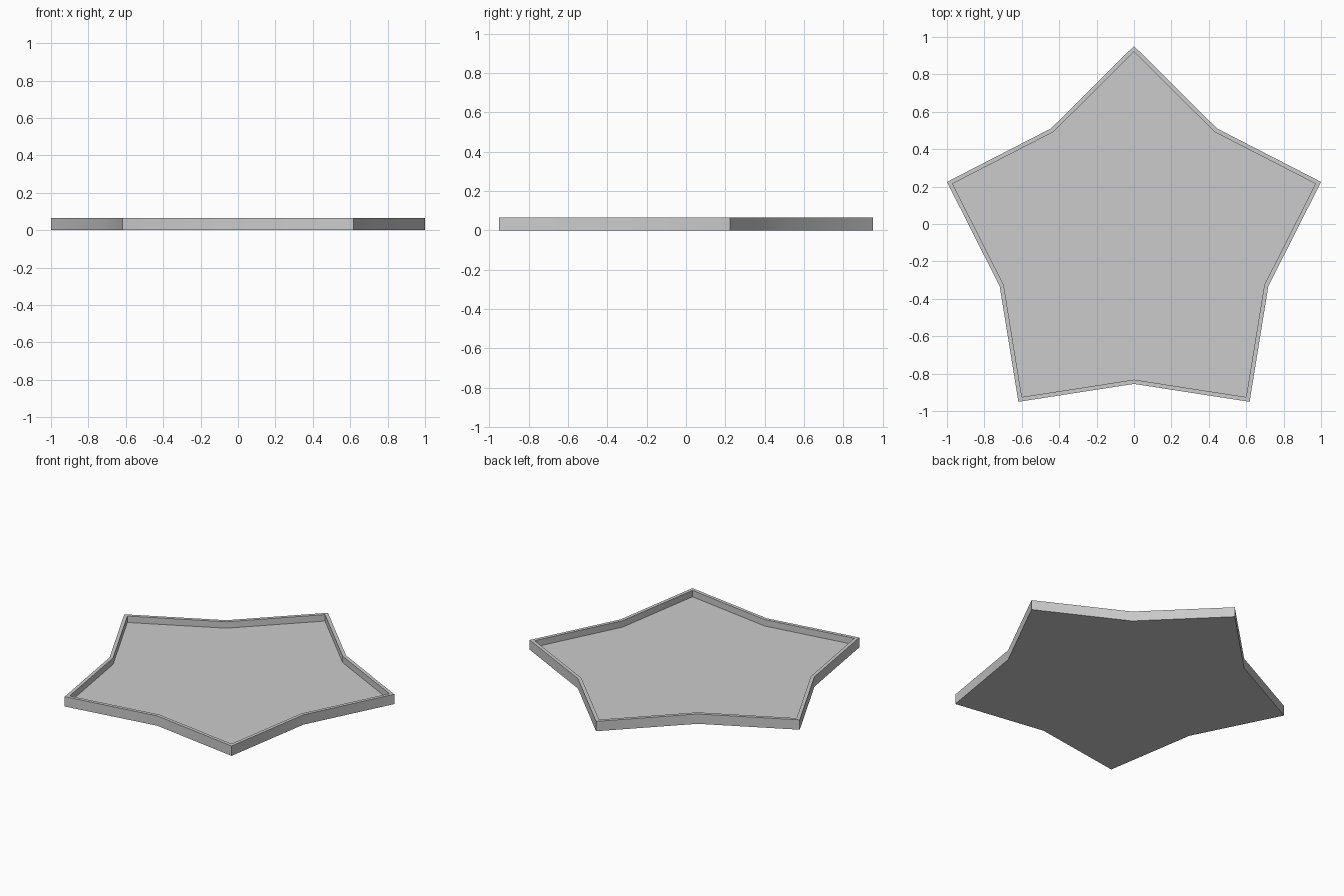
import bpy, bmesh
from math import sin, cos, pi, radians

if "Cube" in bpy.data.objects:
    bpy.data.objects.remove(bpy.data.objects["Cube"], do_unlink=True)

TIP, VALLEY = 1.0515, 0.755    # star radii
CENTRE_Y = -0.1
RIM, FLOOR = 0.066, 0.023      # heights of the rim top and the tray floor
INSET = 0.97                   # inner outline relative to the outer one

# Single flat colour
grey = bpy.data.materials.new("plain_grey")
grey.use_nodes = True
colour = (0.6, 0.6, 0.6, 1)
grey.diffuse_color = colour
grey.node_tree.nodes["Principled BSDF"].inputs["Base Color"].default_value = colour


def star_ring(bm, scale, z):
    """Add ten vertices around a five-pointed star, anticlockwise."""
    ring = []
    for i in range(10):
        r = scale * (VALLEY if i % 2 else TIP)
        a = pi / 2 + i * pi / 5
        ring.append(bm.verts.new((r * cos(a), CENTRE_Y + r * sin(a), z)))
    return ring


# Star tray: outer wall, narrow rim, inner wall, floor and underside
bm = bmesh.new()
rings = [star_ring(bm, s, z) for s, z in
         ((1, 0), (1, RIM), (INSET, RIM), (INSET, FLOOR))]
for low, high in zip(rings, rings[1:]):
    for i in range(10):
        j = (i + 1) % 10
        bm.faces.new((low[i], low[j], high[j], high[i]))
bm.faces.new(rings[-1])
bm.faces.new(rings[0][::-1])
mesh = bpy.data.meshes.new("star_tray")
bm.to_mesh(mesh)
bm.free()
mesh.materials.append(grey)
tray = bpy.data.objects.new("star_tray", mesh)
bpy.context.collection.objects.link(tray)

# Soft valleys, sharp tips and rim
bpy.ops.object.select_all(action='DESELECT')
tray.select_set(True)
bpy.context.view_layer.objects.active = tray
bpy.ops.object.shade_smooth_by_angle(angle=radians(30))
